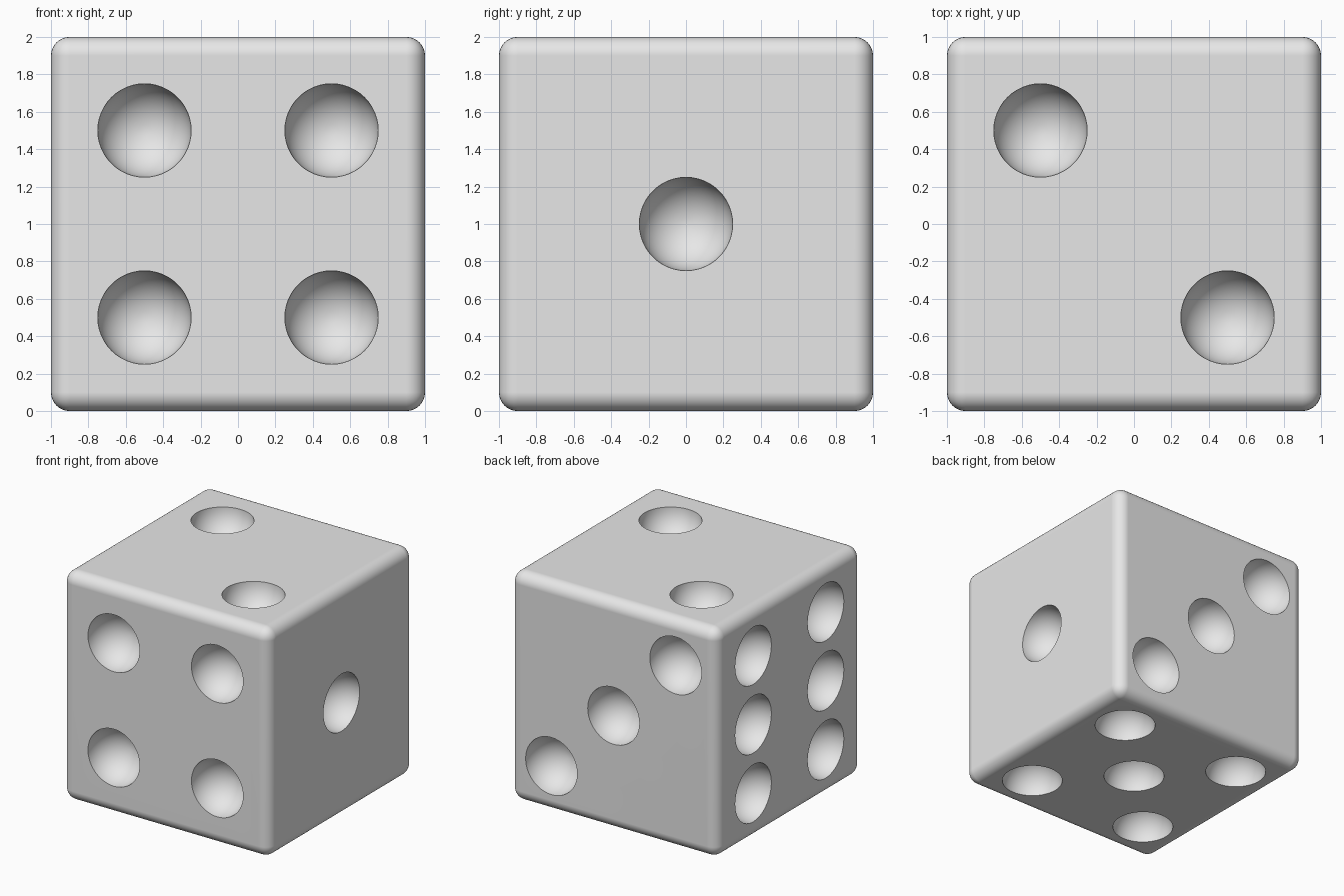
import bpy
import bmesh
from mathutils import Vector, Matrix

old = bpy.data.objects.get("Cube")
if old:
    bpy.data.objects.remove(old, do_unlink=True)

PIP_RADIUS = 0.25
CENTRE = Vector((0, 0, 1))

# One plain grey for the whole body
grey = bpy.data.materials.new("light grey")
grey.use_nodes = True
colour = (0.8, 0.8, 0.8, 1)
grey.diffuse_color = colour
for node in grey.node_tree.nodes:
    if node.type == 'BSDF_PRINCIPLED':
        node.inputs["Base Color"].default_value = colour


def make_object(name, bm):
    mesh = bpy.data.meshes.new(name)
    bm.to_mesh(mesh)
    bm.free()
    mesh.materials.append(grey)
    obj = bpy.data.objects.new(name, mesh)
    bpy.context.collection.objects.link(obj)
    return obj


def grid(us, vs):
    return [(u, v) for u in us for v in vs]


# Pip layout: outward direction, two in-face axes, positions along them
X, Y, Z = Vector((1, 0, 0)), Vector((0, 1, 0)), Vector((0, 0, 1))
near, far = (-0.5, 0.5), (-0.6, 0.6)
faces = [
    (X, Y, Z, [(0, 0)]),
    (Z, X, Y, [(-0.5, 0.5), (0.5, -0.5)]),
    (Y, X, Z, [(-0.6, 0.6), (0, 0), (0.6, -0.6)]),
    (-Y, X, Z, grid(near, near)),
    (-Z, X, Y, grid(far, far) + [(0, 0)]),
    (-X, Y, Z, grid(near, (-0.6, 0, 0.6))),
]

# Rounded cube body
bm = bmesh.new()
bmesh.ops.create_cube(bm, size=2, matrix=Matrix.Translation(CENTRE))
die = make_object("die_body", bm)
bevel = die.modifiers.new("rounded edges", 'BEVEL')
bevel.width = 0.1
bevel.segments = 8

# All pip spheres in one cutter, poles facing out of each side
bm = bmesh.new()
for normal, u_axis, v_axis, spots in faces:
    turn = normal.to_track_quat('Z', 'Y').to_matrix().to_4x4()
    for u, v in spots:
        place = Matrix.Translation(CENTRE + normal + u_axis * u + v_axis * v)
        bmesh.ops.create_uvsphere(bm, u_segments=48, v_segments=25,
                                  radius=PIP_RADIUS, matrix=place @ turn)
cutter = make_object("pip_cutter", bm)
cutter.hide_render = True

cut = die.modifiers.new("pips", 'BOOLEAN')
cut.operation = 'DIFFERENCE'
cut.solver = 'EXACT'
cut.object = cutter

bpy.ops.object.select_all(action='DESELECT')
die.select_set(True)
bpy.context.view_layer.objects.active = die
for name in [m.name for m in die.modifiers]:
    bpy.ops.object.modifier_apply(modifier=name)
bpy.data.objects.remove(cutter, do_unlink=True)

# Smooth rounding and hollows, crisp pip rims, flat sides
bpy.ops.object.shade_smooth_by_angle(angle=0.6)
weighted = die.modifiers.new("flat sides", 'WEIGHTED_NORMAL')
weighted.keep_sharp = True
